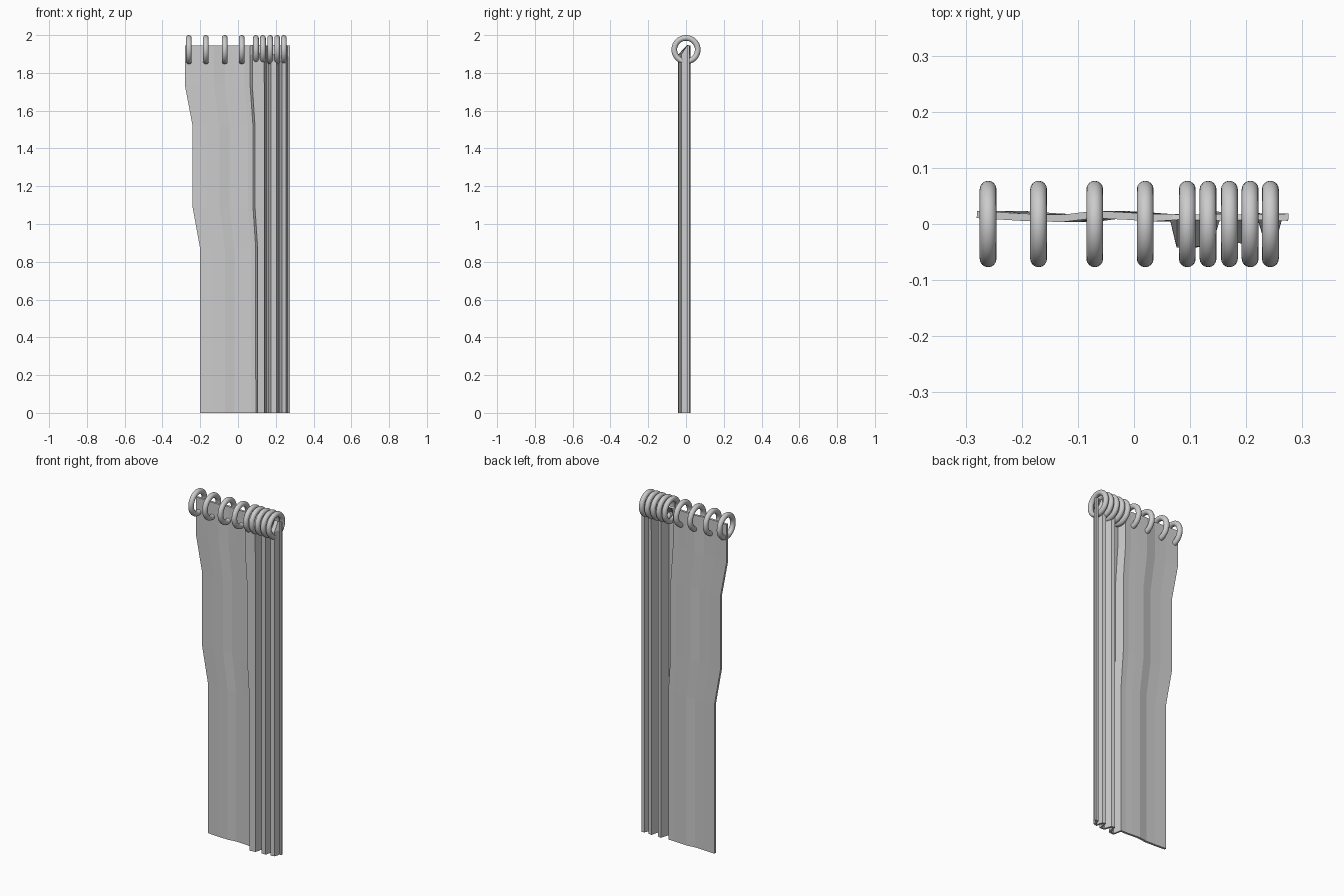
import bpy
import bmesh
from math import pi

cube = bpy.data.objects.get("Cube")
if cube:
    bpy.data.objects.remove(cube, do_unlink=True)


def make_material(name, color):
    mat = bpy.data.materials.new(name)
    mat.use_nodes = True
    mat.diffuse_color = color
    for node in mat.node_tree.nodes:
        if node.type == "BSDF_PRINCIPLED":
            node.inputs["Base Color"].default_value = color
    return mat


grey = make_material("light_grey", (0.6, 0.6, 0.6, 1))

# Curtain cross-section at the hem: a gently waved panel, then gathered pleats
panel = [(-0.2, 0.017), (-0.13, 0.012), (-0.07, 0.010), (-0.02, 0.017),
         (0.03, 0.014), (0.07, 0.011), (0.098, 0.012)]
pleats = [(0.108, -0.037), (0.135, -0.034), (0.150, 0.017), (0.165, 0.013),
          (0.178, -0.028), (0.2, -0.03), (0.212, 0.017), (0.225, 0.013),
          (0.235, -0.024), (0.25, -0.02), (0.26, 0.013), (0.275, 0.012)]
# Height of each row and how far the free edge spreads there
rows = [(0, 0), (0.87, 0), (1.09, 0.04), (1.52, 0.04),
        (1.73, 0.08), (1.895, 0.08), (1.945, 0.08)]
right_edge, width = 0.275, 0.475

bm = bmesh.new()
grid = []
for z, spread in rows:
    line = []
    for x, y in panel + pleats:
        shift = spread * (right_edge - x) / width if x < 0.12 else 0
        # The pleats flatten out along the top hem
        if z == rows[-1][0] and x > 0.1:
            y = 0.012
        line.append(bm.verts.new((x - shift, y, z)))
    grid.append(line)
for low, high in zip(grid, grid[1:]):
    for i in range(len(low) - 1):
        bm.faces.new((low[i], low[i + 1], high[i + 1], high[i]))
mesh = bpy.data.meshes.new("curtain")
bm.to_mesh(mesh)
bm.free()
mesh.materials.append(grey)
curtain = bpy.data.objects.new("curtain", mesh)
bpy.context.collection.objects.link(curtain)
cloth = curtain.modifiers.new("cloth_thickness", "SOLIDIFY")
cloth.thickness = 0.013
cloth.offset = 0

# Hanging rings, wide apart on the panel and close together on the pleats
ring_positions = [-0.26, -0.17, -0.07, 0.02, 0.095, 0.132, 0.17, 0.207, 0.243]
for number, x in enumerate(ring_positions, 1):
    bpy.ops.mesh.primitive_torus_add(
        location=(x, 0, 1.923), rotation=(0, pi / 2, 0),
        major_radius=0.062, minor_radius=0.015,
        major_segments=48, minor_segments=16)
    ring = bpy.context.object
    ring.name = f"curtain_ring_{number}"
    ring.data.materials.append(grey)
    bpy.ops.object.shade_smooth_by_angle()
